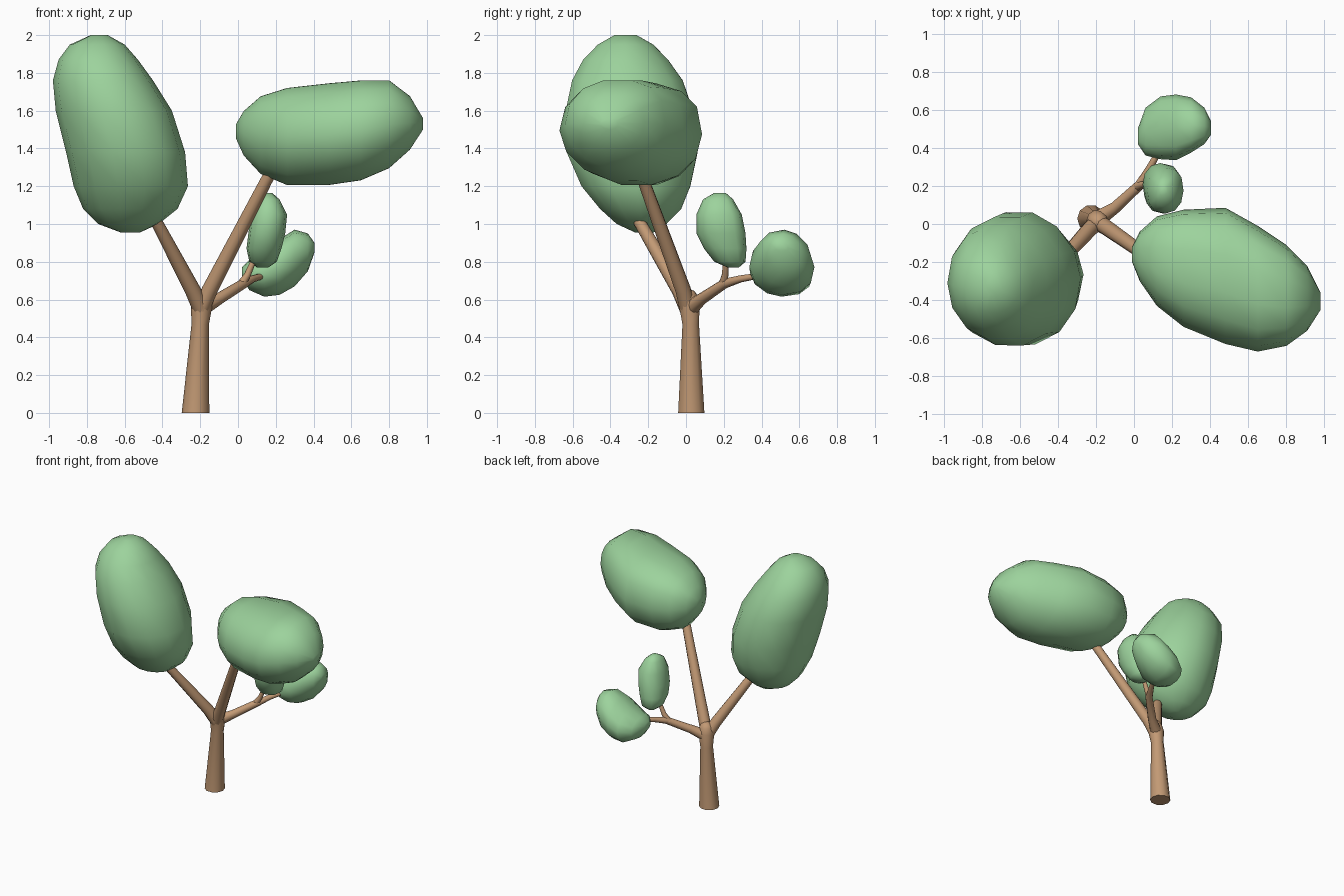
import bpy, bmesh, math
from mathutils import Vector


def material(name, rgb):
    m = bpy.data.materials.new(name)
    m.diffuse_color = (*rgb, 1)
    return m


BARK = material("bark brown", (0.54, 0.32, 0.175))
LEAF = material("leaf green", (0.335, 0.65, 0.335))


def loft(name, rings, mat, smooth_caps):
    """Skin a list of point rings into one closed object."""
    bm = bmesh.new()
    loops = [[bm.verts.new(p) for p in ring] for ring in rings]
    n = len(loops[0])
    for a, b in zip(loops, loops[1:]):
        for i in range(n):
            j = (i + 1) % n
            bm.faces.new((a[i], a[j], b[j], b[i])).smooth = True
    for end in (loops[0], loops[-1]):
        bm.faces.new(end).smooth = smooth_caps
    bmesh.ops.recalc_face_normals(bm, faces=bm.faces)
    me = bpy.data.meshes.new(name)
    bm.to_mesh(me)
    bm.free()
    me.materials.append(mat)
    ob = bpy.data.objects.new(name, me)
    bpy.context.collection.objects.link(ob)
    return ob


def limb(name, path, n=10):
    """Tapered tube through (x, y, z, radius) points."""
    pts = [Vector(p[:3]) for p in path]
    rings = []
    for k, p in enumerate(pts):
        d = (pts[min(k + 1, len(pts) - 1)] - pts[max(k - 1, 0)]).normalized()
        if k == 0 and p.z == 0:
            d = Vector((0, 0, 1))        # flat foot on the ground
        u = Vector((0, 1, 0)).cross(d).normalized()
        v = d.cross(u)
        r = path[k][3]
        rings.append([p + r * (u * math.cos(2 * math.pi * i / n)
                               + v * math.sin(2 * math.pi * i / n)) for i in range(n)])
    loft(name, rings, BARK, False)


def blob(name, axis, sections, n=14, corners=(.93, .93, .93, .93)):
    """Leaf mass from rounded sections: (position, low u, high u, low v, high v).
    corners: exponent per quadrant (++, -+, --, +-); lower is fuller."""
    rings = []
    for t, u0, u1, v0, v1 in sections:
        ring = []
        for i in range(n):
            a = 2 * math.pi * i / n
            c, s = math.cos(a), math.sin(a)
            e = corners[int(4 * i / n)]
            c = math.copysign(abs(c) ** e, c)
            s = math.copysign(abs(s) ** e, s)
            u = (u0 + u1) / 2 + (u1 - u0) / 2 * c
            v = (v0 + v1) / 2 + (v1 - v0) / 2 * s
            ring.append((t, u, v) if axis == 'x' else (u, v, t))
        rings.append(ring)
    loft(name, rings, LEAF, True)


# Trunk and branches
limb("trunk", [(-.225, .028, 0, .073), (-.2, .025, .47, .046),
               (-.193, .018, .57, .057), (-.188, .01, .615, .053),
               (-.185, .01, .645, .036), (-.185, .01, .655, .012)])
limb("left_branch", [(-.195, .01, .55, .045), (-.24, -.035, .65, .042),
                     (-.42, -.235, .99, .032), (-.47, -.29, 1.08, .028)])
limb("right_branch", [(-.195, .01, .55, .045), (-.15, -.015, .65, .042),
                      (.15, -.225, 1.23, .032), (.2, -.26, 1.32, .03)])
limb("back_branch", [(-.2, .02, .55, .045), (-.1, .085, .605, .031),
                     (.03, .205, .685, .026), (.08, .29, .71, .019),
                     (.13, .38, .725, .016), (.17, .46, .74, .015)])
limb("back_twig", [(.015, .195, .675, .025), (.05, .207, .73, .018),
                   (.08, .21, .8, .015), (.1, .21, .86, .014)])

# Leaf masses
blob("left_foliage", 'z', [
    (2.0, -.78, -.69, -.38, -.26), (1.95, -.89, -.60, -.47, -.17),
    (1.87, -.95, -.53, -.55, -.09), (1.76, -.98, -.45, -.61, -.01),
    (1.6, -.965, -.35, -.645, .045), (1.38, -.91, -.28, -.64, .07),
    (1.2, -.87, -.265, -.56, .03), (1.08, -.82, -.32, -.46, -.02),
    (1.0, -.74, -.42, -.37, -.1), (.955, -.62, -.52, -.27, -.17)],
    14, (1.08, .93, 1.0, .93))
blob("right_foliage", 'x', [
    (-.01, -.20, -.12, 1.45, 1.53), (.03, -.30, -.04, 1.36, 1.60),
    (.12, -.43, .04, 1.26, 1.68), (.26, -.54, .075, 1.2, 1.725),
    (.48, -.63, .085, 1.2, 1.75), (.65, -.67, -.01, 1.225, 1.765),
    (.80, -.64, -.11, 1.29, 1.765), (.91, -.56, -.22, 1.39, 1.68),
    (.98, -.45, -.36, 1.5, 1.56)],
    14, (.76, .93, 1.08, .93))
blob("small_upright_foliage", 'z', [
    (1.165, .13, .18, .15, .21), (1.13, .10, .22, .09, .25),
    (1.05, .07, .26, .055, .295), (.95, .055, .25, .055, .315),
    (.87, .045, .23, .095, .32), (.8, .06, .205, .15, .315),
    (.77, .10, .16, .22, .28)], 12, (.8, .95, .8, .95))
blob("small_back_foliage", 'x', [
    (.02, .42, .5, .71, .77), (.06, .36, .61, .65, .81),
    (.14, .34, .67, .615, .86), (.22, .335, .68, .625, .92),
    (.3, .375, .665, .67, .97), (.37, .42, .61, .75, .95),
    (.405, .47, .54, .85, .9)], 12, (1.12, .82, 1.12, .82))
